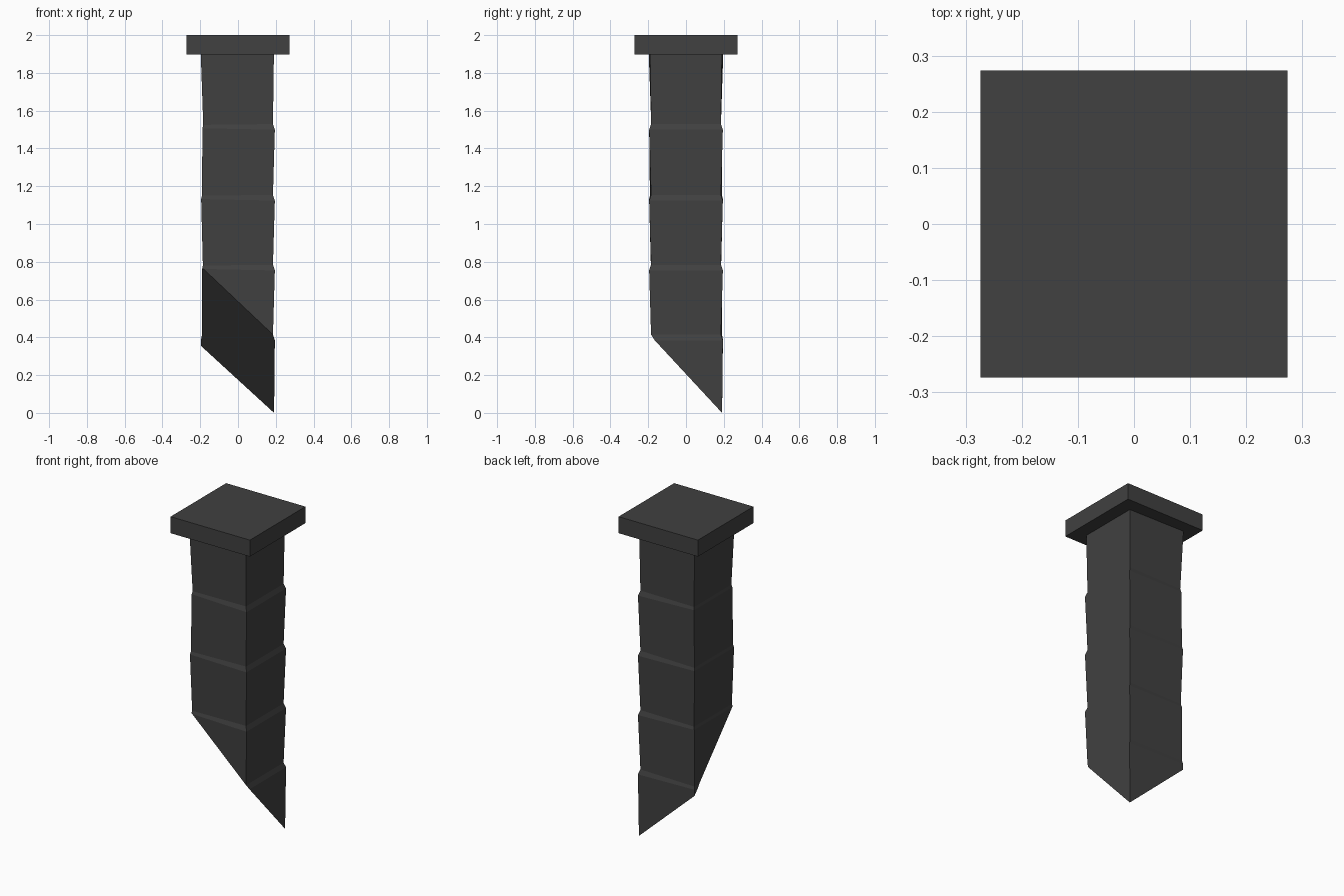
import bpy
import bmesh
from mathutils import Vector

cube = bpy.data.objects.get("Cube")
if cube:
    bpy.data.objects.remove(cube, do_unlink=True)

# One dark grey for everything
grey = bpy.data.materials.new("dark_grey")
grey.use_nodes = True
colour = (0.052, 0.052, 0.052, 1)
grey.diffuse_color = colour
grey.node_tree.nodes["Principled BSDF"].inputs["Base Color"].default_value = colour

CORNERS = [(-1, -1), (1, -1), (1, 1), (-1, 1)]
WIDE, NARROW = 0.195, 0.185


def finish(bm, name):
    bmesh.ops.recalc_face_normals(bm, faces=bm.faces)
    mesh = bpy.data.meshes.new(name)
    bm.to_mesh(mesh)
    bm.free()
    mesh.materials.append(grey)
    obj = bpy.data.objects.new(name, mesh)
    bpy.context.collection.objects.link(obj)
    return obj


def add_ring(bm, height, half, left_half, slope=0.0):
    """Square ring whose left corners may differ from the right ones."""
    ring = []
    for x, y in CORNERS:
        h = half if x > 0 else left_half
        ring.append(bm.verts.new((x * h, y * h, height - x * slope)))
    return ring


# Shaft: stacked segments, each narrowing downward, with small sloping ledges
bm = bmesh.new()
rings = [add_ring(bm, -0.1, 0.19, 0.195)]
for seam, left in ((0.4, 0.195), (0.77, 0.19), (1.14, 0.195), (1.515, 0.188)):
    rings.append(add_ring(bm, seam - 0.012, WIDE, left, 0.004))
    rings.append(add_ring(bm, seam + 0.012, NARROW, left - 0.004, -0.002))
rings.append(add_ring(bm, 1.9, 0.19, 0.197))
for low, high in zip(rings, rings[1:]):
    for i in range(4):
        j = (i + 1) % 4
        bm.faces.new((low[i], low[j], high[j], high[i]))
bm.faces.new(rings[0])
bm.faces.new(rings[-1])

# Slanted cut that leaves a point at the back left corner
cut = bmesh.ops.bisect_plane(
    bm, geom=bm.verts[:] + bm.edges[:] + bm.faces[:],
    plane_co=Vector((0, 0, 0.385)), plane_no=Vector((0.93, 1.09, 1)),
    clear_inner=True)
edges = [e for e in cut["geom_cut"] if isinstance(e, bmesh.types.BMEdge)]
bmesh.ops.contextual_create(bm, geom=edges)
low = min(v.co.z for v in bm.verts)
for v in bm.verts:
    if v.co.z < low + 0.001:
        v.co.z = 0
finish(bm, "shaft")

# Flat square cap
bm = bmesh.new()
bmesh.ops.create_cube(bm, size=1)
bmesh.ops.scale(bm, vec=(0.547, 0.547, 0.103), verts=bm.verts)
bmesh.ops.translate(bm, vec=(0, 0, 1.9485), verts=bm.verts)
finish(bm, "cap")
